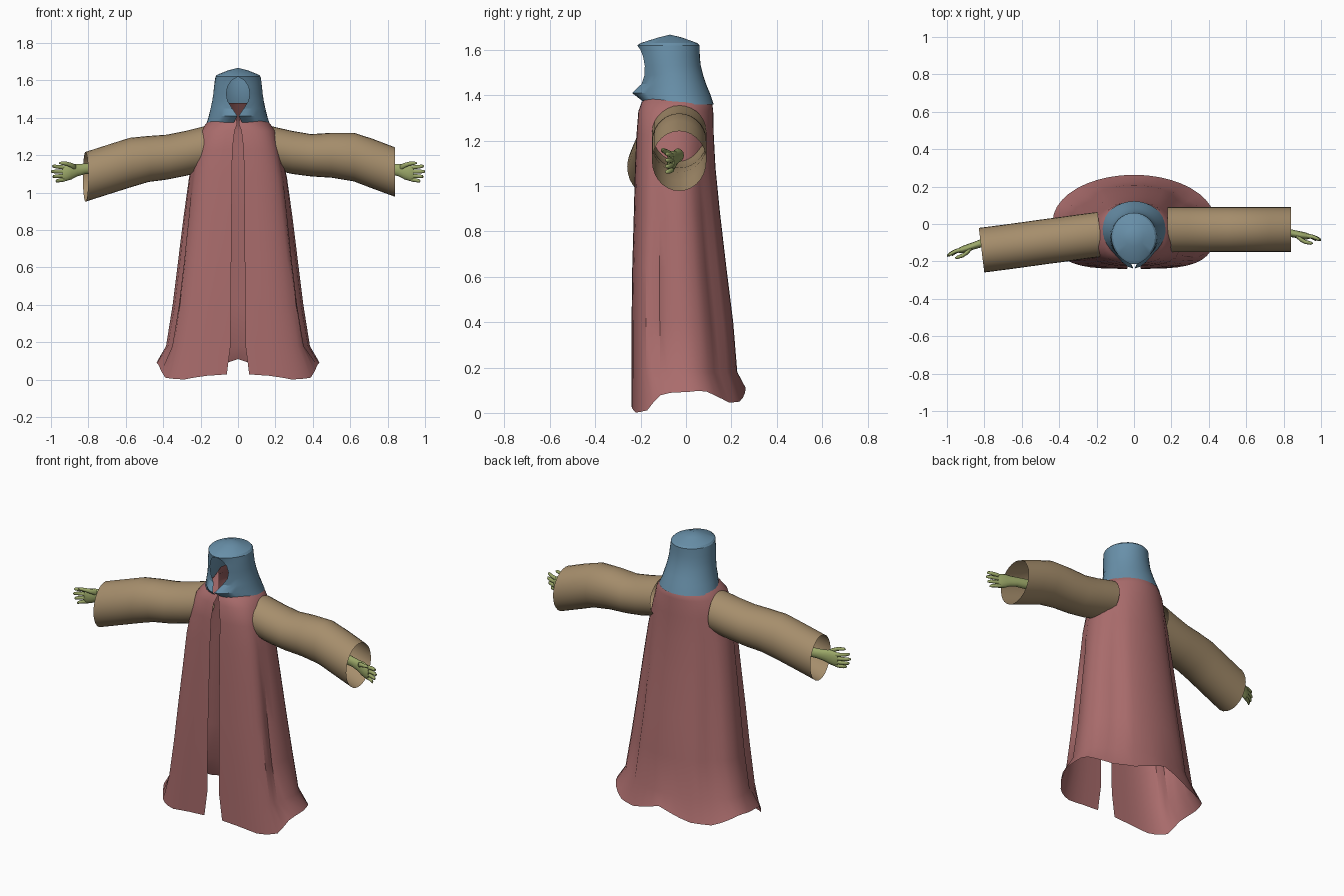
import bpy, bmesh
from math import sin, cos, pi, asin, radians, exp
from mathutils import Vector, Matrix

if "Cube" in bpy.data.objects:
    bpy.data.objects.remove(bpy.data.objects["Cube"])


def material(name, rgb):
    m = bpy.data.materials.new(name)
    m.diffuse_color = (*rgb, 1)
    m.use_nodes = True
    m.node_tree.nodes["Principled BSDF"].inputs["Base Color"].default_value = m.diffuse_color
    return m


RED = material("robe_red", (0.40, 0.15, 0.15))
BLUE = material("hood_blue", (0.14, 0.28, 0.40))
TAN = material("sleeve_tan", (0.38, 0.27, 0.15))
GREEN = material("skin_green", (0.33, 0.39, 0.14))


def loft(bm, rings, closed=True, caps=False):
    vs = [[bm.verts.new(p) for p in r] for r in rings]
    n = len(rings[0])
    for a, b in zip(vs, vs[1:]):
        for i in range(n if closed else n - 1):
            j = (i + 1) % n
            bm.faces.new((a[i], a[j], b[j], b[i]))
    if caps:
        bm.faces.new(vs[0][::-1])
        bm.faces.new(vs[-1])


def finish(bm, name, mat, angle=35):
    bmesh.ops.remove_doubles(bm, verts=bm.verts, dist=0.0005)
    bmesh.ops.recalc_face_normals(bm, faces=bm.faces)
    me = bpy.data.meshes.new(name)
    bm.to_mesh(me)
    bm.free()
    me.materials.append(mat)
    ob = bpy.data.objects.new(name, me)
    bpy.context.collection.objects.link(ob)
    bpy.ops.object.select_all(action='DESELECT')
    ob.select_set(True)
    bpy.context.view_layer.objects.active = ob
    bpy.ops.object.shade_smooth_by_angle(angle=radians(angle))
    return ob


def interp(table, x):
    for (x0, y0), (x1, y1) in zip(table, table[1:]):
        if x <= x1:
            return y0 + (y1 - y0) * (x - x0) / (x1 - x0)
    return table[-1][1]


def power(v, p):
    return abs(v) ** p * (1 if v >= 0 else -1)


def slit_ring(rx, yf, yb, z, gap, n, p=2.0, fold=0.0, tip=0.0, hem=None):
    """Cross-section open at the front; p squares off the front half."""
    cy, ry = (yf + yb) / 2, (yb - yf) / 2
    a0 = asin(min(1, (gap / rx) ** (p / 2)))
    pts = []
    for i in range(n):
        t = a0 + (2 * pi - 2 * a0) * i / (n - 1)
        d = 180 - abs(180 - t * 180 / pi)
        q = 2 / p if cos(t) > 0 else 1
        k = 1 - fold * sum(exp(-((d - c) / 9) ** 2) for c in (72, 132))
        x, y = rx * power(sin(t), q), -ry * power(cos(t), q)
        y -= tip * max(0, cos(t)) ** 6
        pts.append((x * k, cy + y * k, interp(hem, d) if hem else z))
    return pts


# Robe: collar, shoulders, folded skirt and flared uneven hem
HEM = [(0, .03), (12, .02), (30, .0), (55, .01), (75, .085),
       (105, .1), (135, .045), (155, .05), (180, .11)]
bm = bmesh.new()
levels = [  # half width, front y, back y, z, half slit, squareness, fold
    (.075, -.13, .02, 1.48, .05, 2, 0),
    (.12, -.17, .08, 1.41, .012, 2, 0),
    (.17, -.195, .115, 1.37, .004, 2.3, 0),
    (.20, -.21, .12, 1.33, .018, 2.8, 0),
    (.228, -.218, .122, 1.23, .03, 3, .01),
    (.262, -.225, .13, 1.08, .032, 3, .04),
    (.29, -.23, .15, .88, .034, 3, .07),
    (.32, -.237, .178, .64, .036, 3.2, .09),
    (.35, -.24, .208, .40, .038, 3.4, .09),
    (.385, -.24, .226, .18, .04, 3.5, .07)]
rings = [slit_ring(a, f, b, z, g, 41, p, k) for a, f, b, z, g, p, k in levels]
rings.append(slit_ring(.435, -.24, .263, 0, .06, 41, 3.5, 0, 0, HEM))
loft(bm, rings, closed=False)
finish(bm, "robe", RED)

# Hood: tapered shell with arched face opening and low cone crown
bm = bmesh.new()
levels = [  # half width, front y, back y, z, half opening, front tip
    (.172, -.185, .122, 1.36, .03, -.01),
    (.156, -.188, .105, 1.41, .004, .05),
    (.147, -.185, .088, 1.45, .03, .015),
    (.138, -.188, .075, 1.49, .056, .01),
    (.132, -.192, .065, 1.53, .062, .01),
    (.128, -.196, .061, 1.57, .055, .01),
    (.124, -.198, .06, 1.60, .034, .01),
    (.121, -.2, .06, 1.62, 0, .015),
    (.112, -.19, .05, 1.63, 0, .01),
    (.05, -.12, -.02, 1.655, 0, 0),
    (.0001, -.07, -.07, 1.667, 0, 0)]
loft(bm, [slit_ring(a, f, b, z, g, 33, 2, 0, t) for a, f, b, z, g, t in levels],
     closed=False)
finish(bm, "hood", BLUE, 25)


# Sleeves: wide open tubes
def sleeve(name, path, yaw):
    bm = bmesh.new()
    rings = []
    for x, y, z, r in path:
        c = Vector((x, y, z))
        rot = Matrix.Rotation(yaw, 3, 'Z')
        rings.append([c + rot @ Vector((0, .12 * cos(2 * pi * i / 28),
                                        r * sin(2 * pi * i / 28)))
                      for i in range(28)])
    loft(bm, rings)
    finish(bm, name, TAN)


sleeve("sleeve_right_side", [(.18, -.03, 1.24, .115), (.29, -.03, 1.215, .115),
       (.39, -.03, 1.2, .113), (.5, -.03, 1.2, .12), (.62, -.03, 1.19, .13),
       (.72, -.03, 1.155, .133), (.84, -.03, 1.11, .132)], 0)
sleeve("sleeve_left_side", [(-.18, -.055, 1.235, .12), (-.28, -.068, 1.21, .12),
       (-.38, -.082, 1.19, .12), (-.48, -.095, 1.18, .123), (-.58, -.109, 1.16, .133),
       (-.69, -.124, 1.125, .133), (-.815, -.14, 1.085, .133)], radians(7))


# Hands: flattened palm, four curled fingers and a thumb
def tube(bm, path, n=10):
    loft(bm, [[(x, y + ry * cos(2 * pi * i / n), z + rz * sin(2 * pi * i / n))
               for i in range(n)] for x, y, z, ry, rz in path], caps=True)


def hand(name, left):
    bm = bmesh.new()
    tube(bm, [(.74, -.035, 1.135, .026, .03), (.82, -.045, 1.127, .022, .029),
              (.86, -.053, 1.12, .02, .034), (.89, -.06, 1.113, .021, .043),
              (.92, -.065, 1.105, .019, .044), (.938, -.066, 1.102, .013, .04)], 14)
    for z0, z1, length in ((1.134, 1.142, .062), (1.113, 1.113, .068),
                           (1.091, 1.086, .06), (1.071, 1.062, .045)):
        tube(bm, [(.925 + length * t * 1.1, -.064 - .022 * t * t,
                   z0 + (z1 - z0) * t, r, r)
                  for t, r in ((0, .012), (.4, .011), (.75, .010), (.95, .008), (1, .003))])
    tube(bm, [(.865, -.06, 1.132, .012, .016), (.89, -.082, 1.146, .013, .014),
              (.915, -.096, 1.155, .011, .011), (.945, -.102, 1.158, .009, .009),
              (.957, -.103, 1.158, .003, .003)])
    for v in bm.verts:
        if left:
            v.co.y -= .14 * (v.co.x - .4)
            v.co.x = -v.co.x
    finish(bm, name, GREEN, 50)


hand("hand_right_side", False)
hand("hand_left_side", True)
